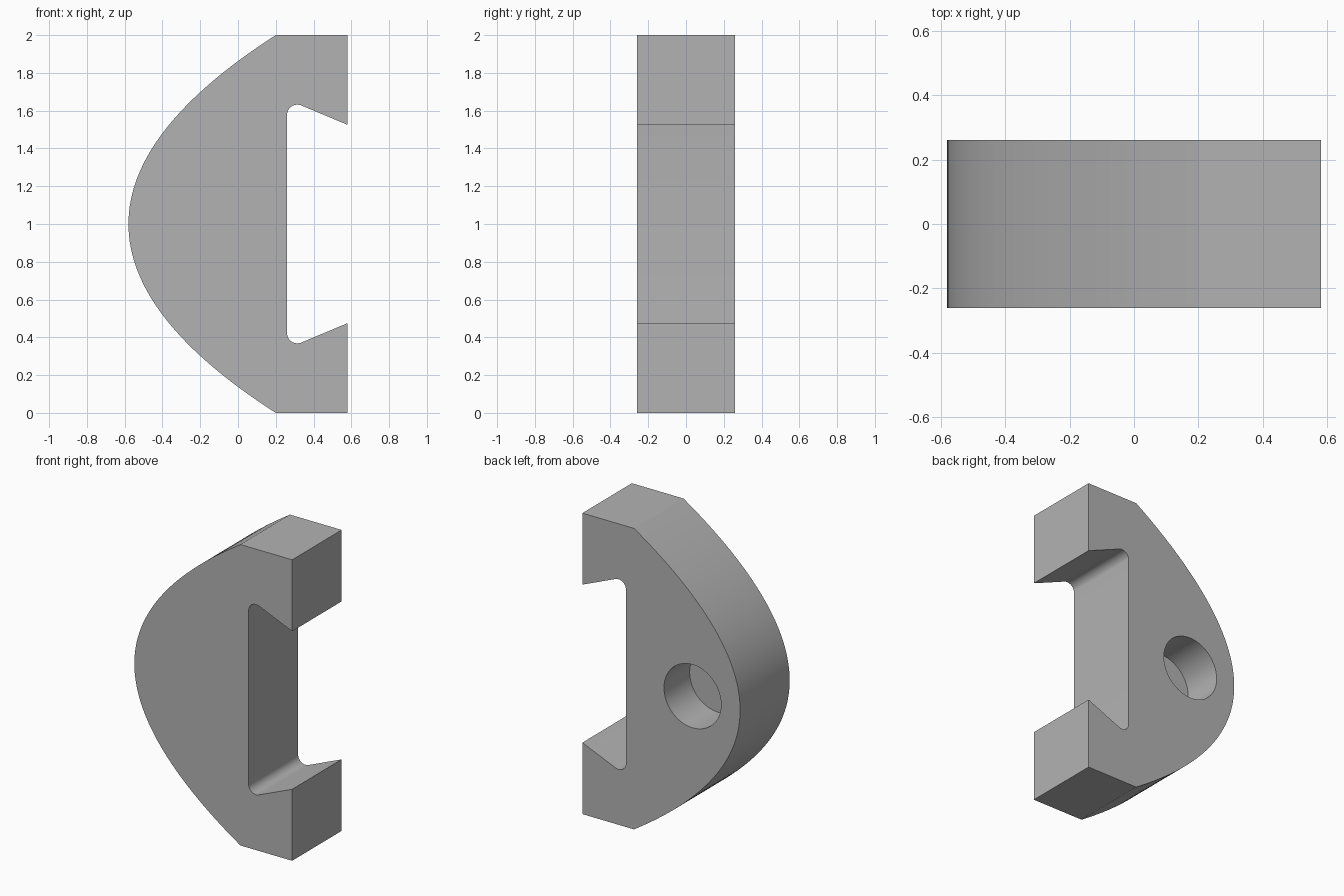
import bpy, bmesh
from math import sin, cos, pi, radians

cube = bpy.data.objects.get("Cube")
if cube:
    bpy.data.objects.remove(cube, do_unlink=True)

HALF_DEPTH = 0.26
HALF_WIDTH = 0.58
STEPS = 32

grey = bpy.data.materials.new("plain grey")
grey.use_nodes = True
colour = (0.45, 0.45, 0.45, 1)
grey.diffuse_color = colour
grey.node_tree.nodes["Principled BSDF"].inputs["Base Color"].default_value = colour

# Upper half of the outline: parabolic back, flat end, lip and filleted notch corner
upper = []
for i in range(1, STEPS + 1):
    t = i / STEPS
    upper.append((-HALF_WIDTH + 0.78 * t * t, t))
upper += [(HALF_WIDTH, 1), (HALF_WIDTH, 0.525)]
fillet = 0.054
for i in range(13):
    a = radians(68 + (180 - 68) * i / 12)
    upper.append((0.26 + fillet + fillet * cos(a), 0.578 + fillet * sin(a)))

# Mirror to the lower half and extrude through the depth
outline = [(-HALF_WIDTH, 0)] + upper + [(x, -z) for x, z in reversed(upper)]
bm = bmesh.new()
face = bm.faces.new([bm.verts.new((x, -HALF_DEPTH, z + 1)) for x, z in outline])
ext = bmesh.ops.extrude_face_region(bm, geom=[face])
moved = [v for v in ext["geom"] if isinstance(v, bmesh.types.BMVert)]
bmesh.ops.translate(bm, verts=moved, vec=(0, 2 * HALF_DEPTH, 0))
bmesh.ops.recalc_face_normals(bm, faces=bm.faces)
mesh = bpy.data.meshes.new("clamp_body")
bm.to_mesh(mesh)
bm.free()
body = bpy.data.objects.new("clamp_body", mesh)
bpy.context.collection.objects.link(body)
mesh.materials.append(grey)

# Blind round hole in the rear face
hole_depth = 0.27
bpy.ops.mesh.primitive_cylinder_add(
    vertices=64, radius=0.21, depth=2 * hole_depth,
    location=(-0.23, HALF_DEPTH, 1), rotation=(pi / 2, 0, 0))
cutter = bpy.context.object
cutter.name = "hole_cutter"
cutter.hide_render = True
cutter.data.materials.append(grey)

bpy.ops.object.select_all(action='DESELECT')
body.select_set(True)
bpy.context.view_layer.objects.active = body
cut = body.modifiers.new("blind_hole", 'BOOLEAN')
cut.operation = 'DIFFERENCE'
cut.solver = 'EXACT'
cut.object = cutter
bpy.ops.object.modifier_apply(modifier=cut.name)
bpy.data.objects.remove(cutter, do_unlink=True)

# Smooth curved walls, crisp edges
bpy.ops.object.shade_smooth_by_angle(angle=radians(30))
